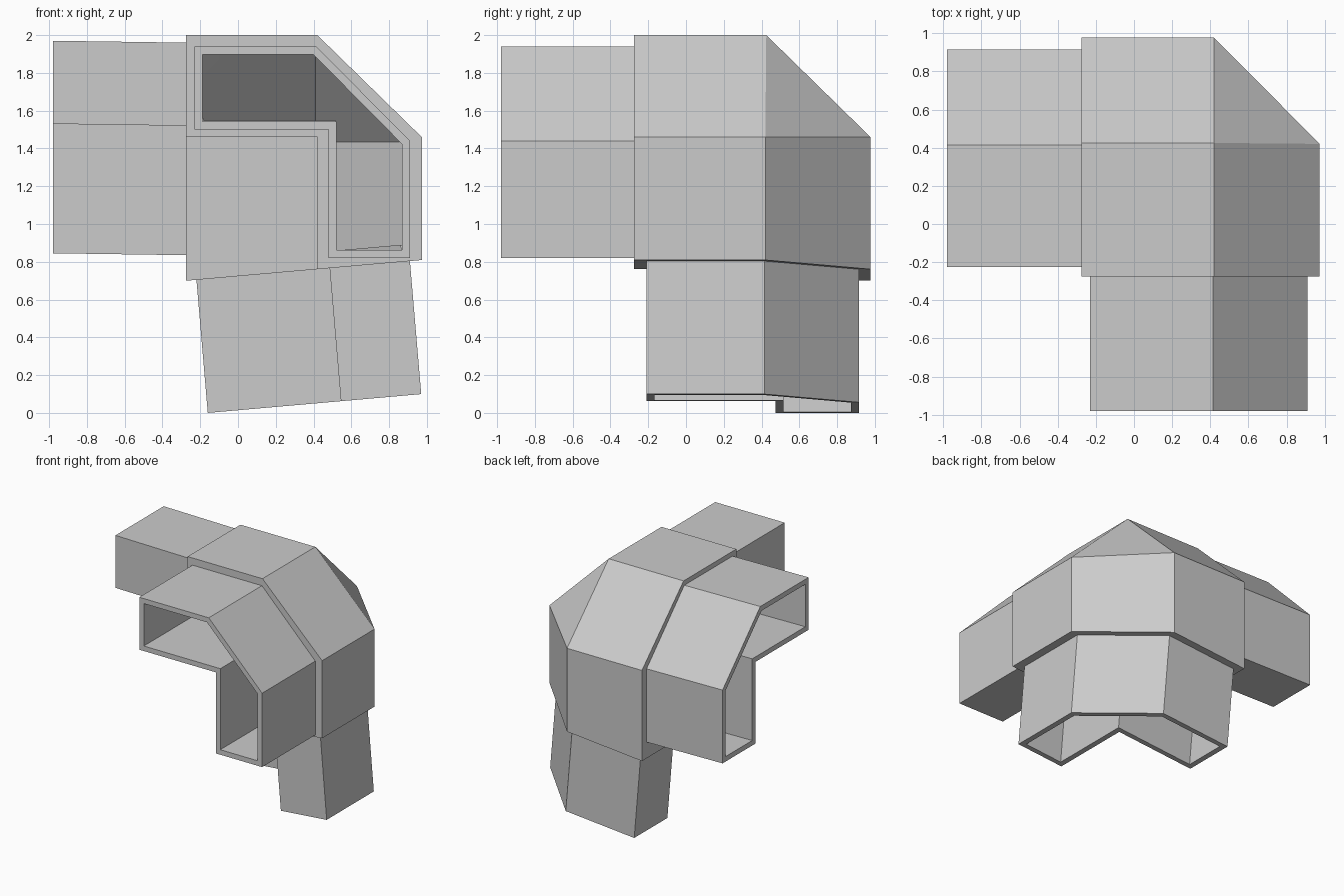
import bpy
import bmesh
from mathutils import Vector

if "Cube" in bpy.data.objects:
    bpy.data.objects.remove(bpy.data.objects["Cube"], do_unlink=True)

grey = bpy.data.materials.new("light_grey")
grey.use_nodes = True
grey.diffuse_color = (0.6, 0.6, 0.6, 1)
grey.node_tree.nodes["Principled BSDF"].inputs["Base Color"].default_value = (0.6, 0.6, 0.6, 1)


def make(name, bm):
    bmesh.ops.recalc_face_normals(bm, faces=bm.faces)
    mesh = bpy.data.meshes.new(name)
    bm.to_mesh(mesh)
    bm.free()
    mesh.materials.append(grey)
    obj = bpy.data.objects.new(name, mesh)
    bpy.context.collection.objects.link(obj)
    return obj


def cut(target, cutter):
    """Subtract the cutter from the target, then discard the cutter."""
    mod = target.modifiers.new("cut", "BOOLEAN")
    mod.operation = "DIFFERENCE"
    mod.solver = "EXACT"
    mod.object = cutter
    bpy.context.view_layer.objects.active = target
    bpy.ops.object.modifier_apply(modifier=mod.name)
    bpy.data.objects.remove(cutter, do_unlink=True)


def section(lo, notch, bevel, out, inset=0.0):
    """L-shaped section with a bevelled outer corner, as (u, v) points."""
    a, b = (k + inset for k in lo)
    m, n = (k + inset for k in notch)
    c, d = (k - inset * 0.4 for k in bevel)
    o, p = (k - inset for k in out)
    return [(a, p), (c, p), (o, d), (o, b), (m, b), (m, n), (a, n)]


def ring(bm, points, place, t):
    return [bm.verts.new(place(u, v, t)) for u, v in points]


def bridge(bm, r1, r2):
    for i in range(len(r1)):
        j = (i + 1) % len(r1)
        bm.faces.new((r1[i], r1[j], r2[j], r2[i]))


def tube(name, outer, inner, place):
    """Hollow arm running from its open end (t = 0) to the hub (t = 1)."""
    bm = bmesh.new()
    o0, o1 = (ring(bm, outer, place, t) for t in (0, 1.01))
    i0, i1 = (ring(bm, inner, place, t) for t in (0, 1.01))
    for pair in ((o0, o1), (o0, i0), (i0, i1), (o1, i1)):
        bridge(bm, *pair)
    return make(name, bm)


def plug(points, place):
    """Solid prism that opens the hub towards an arm."""
    bm = bmesh.new()
    r0, r1 = (ring(bm, points, place, t) for t in (0.9, 1.25))
    bridge(bm, r0, r1)
    bm.faces.new(r0)
    bm.faces.new(r1)
    return make("plug", bm)


def box(low, high):
    bm = bmesh.new()
    bmesh.ops.create_cube(bm, size=1)
    low, high = Vector(low), Vector(high)
    for v in bm.verts:
        v.co = [low[i] + (v.co[i] + 0.5) * (high[i] - low[i]) for i in range(3)]
    return make("notch", bm)


def corner(name, lo, bevel, out, notch, base):
    """Bevelled corner block with its inside corner cut away."""
    floor = lambda x: base + 0.088 * (x + 0.27)
    bm = bmesh.new()
    points = [(lo, lo, floor(lo))]
    for a in (lo, bevel[0]):
        points += [(a, b, out[2]) for b in (lo, bevel[1])]
        points += [(out[0], a, bevel[2]), (out[0], a, floor(out[0]))]
        points += [(a, out[1], bevel[2]), (a, out[1], floor(a))]
    for p in points:
        bm.verts.new(p)
    bmesh.ops.convex_hull(bm, input=bm.verts)
    bmesh.ops.dissolve_limit(bm, angle_limit=0.01, verts=bm.verts, edges=bm.edges)
    obj = make(name, bm)
    cut(obj, box((-1.5, -1.5, -1), notch))
    return obj


# Hub: three walls meeting at a bevelled corner, hollow inside
hub = corner("corner_hub", -0.275, (0.42, 0.425, 1.46), (0.973, 0.977, 2.0),
             (0.42, 0.43, 1.46), 0.70)
cut(hub, corner("cavity", -0.183, (0.41, 0.41, 1.433), (0.873, 0.877, 1.903),
                (0.518, 0.518, 1.548), 0.79))

# Arms: section corners and the path each one follows
arms = {
    "front_arm": (((-0.23, 0.82), (0.48, 1.50), (0.415, 1.44), (0.91, 1.94)),
                  lambda u, v, t: (u, -0.98 + 0.705 * t, v)),
    "side_arm": (((-0.225, 0.845), (0.48, 1.53), (0.415, 1.46), (0.915, 1.97)),
                 lambda u, v, t: (-0.98 + 0.705 * t, u, v - 0.01 * t)),
    "lower_arm": (((-0.22, -0.21), (0.485, 0.475), (0.415, 0.415), (0.91, 0.915)),
                  lambda u, v, t: (u + 0.06 * (1 - t), v, 0.705 * t + 0.088 * (u + 0.22))),
}
for name, (dims, place) in arms.items():
    inner = section(*dims, inset=0.042)
    cut(hub, plug(inner, place))
    tube(name, section(*dims), inner, place)
